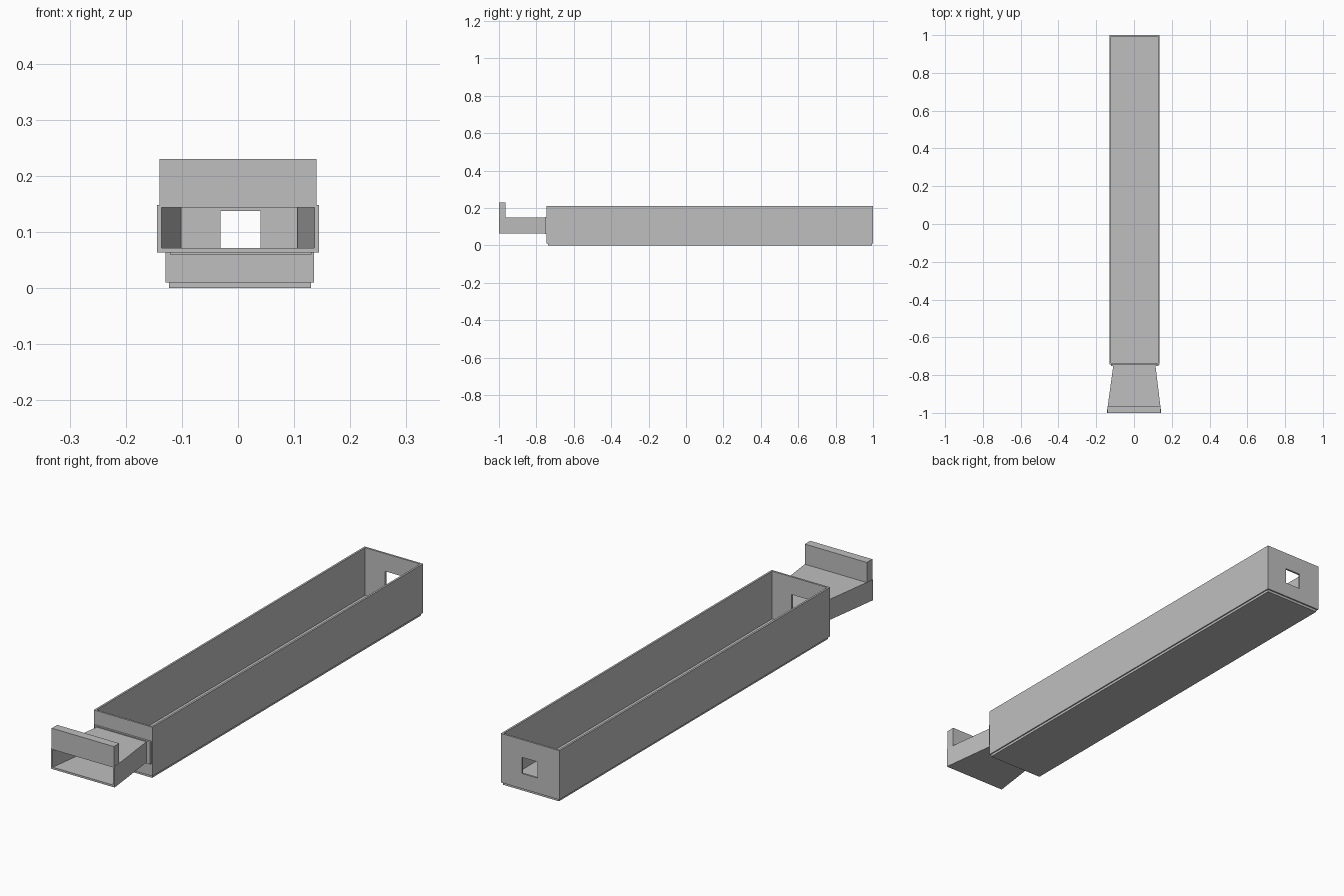
import bpy

if "Cube" in bpy.data.objects:
    bpy.data.objects.remove(bpy.data.objects["Cube"])

grey = bpy.data.materials.new("plain_grey")
grey.diffuse_color = (0.52, 0.52, 0.52, 1)
grey.use_nodes = True
grey.node_tree.nodes["Principled BSDF"].inputs["Base Color"].default_value = grey.diffuse_color


def mesh(name, verts, faces):
    me = bpy.data.meshes.new(name)
    me.from_pydata(verts, [], faces)
    me.materials.append(grey)
    ob = bpy.data.objects.new(name, me)
    bpy.context.collection.objects.link(ob)
    return ob


def box(name, x0, x1, y0, y1, z0, z1):
    v = [(x, y, z) for x in (x0, x1) for y in (y0, y1) for z in (z0, z1)]
    f = [(0, 1, 3, 2), (4, 6, 7, 5), (0, 4, 5, 1),
         (2, 3, 7, 6), (0, 2, 6, 4), (1, 5, 7, 3)]
    return mesh(name, v, f)


def frame(name, rings):
    """Closed surface swept through rectangular rings (y, x0, x1, z0, z1)."""
    v, f, n = [], [], len(rings)
    for y, x0, x1, z0, z1 in rings:
        v += [(x0, y, z0), (x1, y, z0), (x1, y, z1), (x0, y, z1)]
    for r in range(n):
        a, b = 4 * r, 4 * ((r + 1) % n)
        for i in range(4):
            j = (i + 1) % 4
            f.append((a + i, a + j, b + j, b + i))
    return mesh(name, v, f)


# Tray: narrow foot, floor and long side walls
X0, X1, Y0, Y1, H, T = -0.129, 0.135, -0.745, 1.0, 0.21, 0.008
box("foot", X0 + 0.006, X1 - 0.005, Y0 + 0.006, Y1 - 0.006, 0, 0.01)
box("floor", X0 + T, X1 - T, Y0 + T, Y1 - T, 0.01, 0.016)
box("left_wall", X0, X0 + T, Y0, Y1, 0.01, H)
box("right_wall", X1 - T, X1, Y0, Y1, 0.01, H)

# End walls, each with a square opening
hole = (-0.031, 0.040, 0.072, 0.138)
for name, y in (("front_wall", Y0), ("back_wall", Y1 - T)):
    outer = (X0 + T, X1 - T, 0.01, H)
    frame(name, [(y, *outer), (y, *hole), (y + T, *hole), (y + T, *outer)])

# Flared hollow mouth leading to the front opening
frame("mouth", [(-1.0, -0.144, 0.144, 0.064, 0.148),
                (-1.0, -0.136, 0.136, 0.072, 0.144),
                (Y0, -0.101, 0.105, 0.072, 0.144),
                (Y0, -0.109, 0.113, 0.064, 0.148)])

# Flange where the mouth joins the tray
frame("flange", [(Y0 - 0.008, -0.121, 0.131, 0.06, 0.152),
                 (Y0 - 0.008, -0.101, 0.105, 0.072, 0.144),
                 (Y0, -0.101, 0.105, 0.072, 0.144),
                 (Y0, -0.121, 0.131, 0.06, 0.152)])

# Upright plate above the mouth
box("lip_plate", -0.14, 0.14, -1.0, -0.965, 0.146, 0.23)
